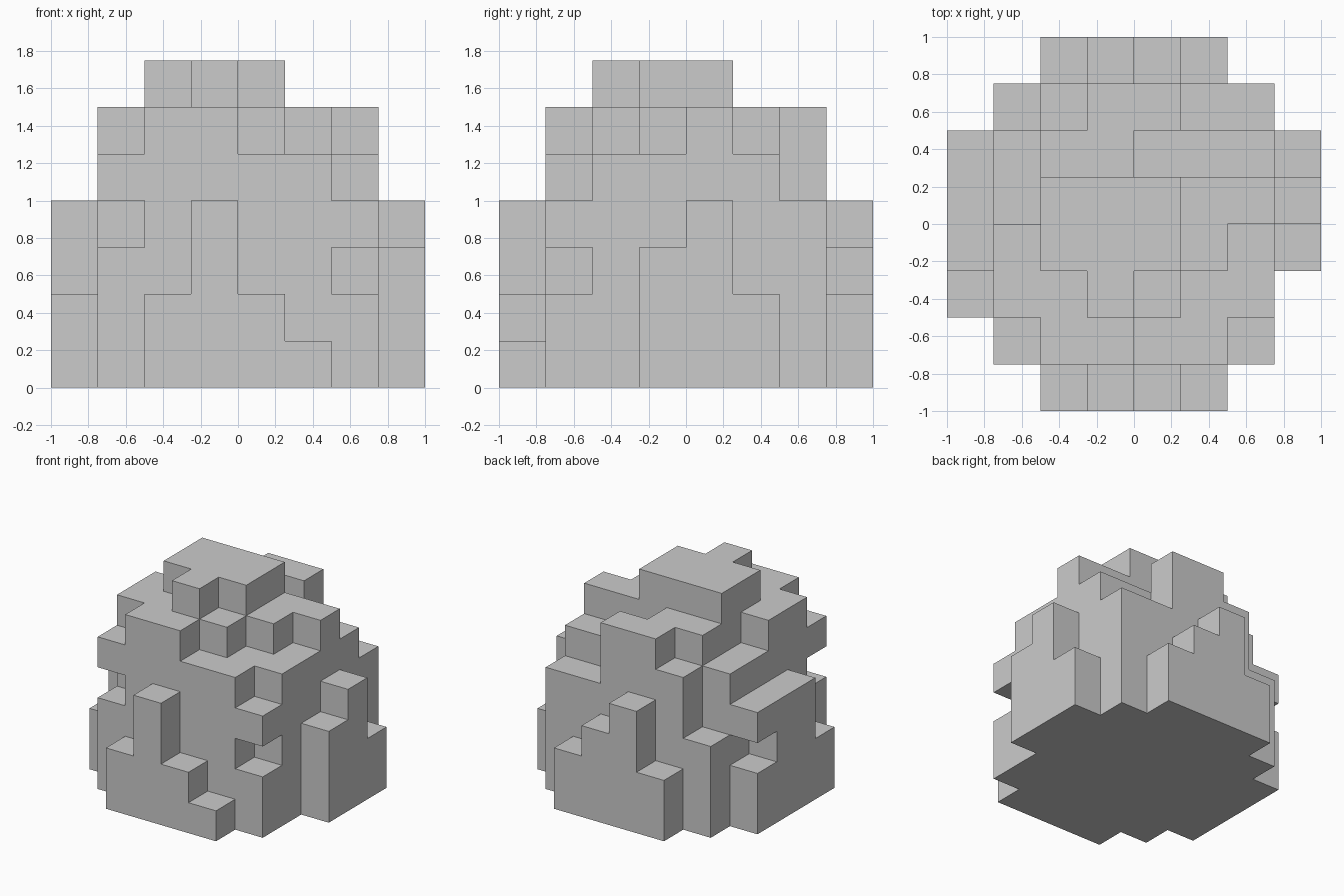
import bpy, bmesh
from mathutils import Vector

if "Cube" in bpy.data.objects:
    bpy.data.objects.remove(bpy.data.objects["Cube"])

CELL = 0.25
# Column heights in blocks: rows run front to back, digits run left to right
HEIGHTS = [
    "00242100",
    "05665540",
    "26676550",
    "46777653",
    "45777664",
    "45665552",
    "03566440",
    "00243200",
]
# Missing blocks under small overhangs (column, row, layer)
HOLES = {(1, 1, 3), (6, 1, 2), (0, 5, 2)}

solid = {(i, j, k)
         for j, row in enumerate(HEIGHTS)
         for i, h in enumerate(row)
         for k in range(int(h))} - HOLES


def add_side(bm, cell, axis, sign):
    """Add one square outer face of a block, wound to face outward."""
    mid = Vector(cell) + Vector((0.5, 0.5, 0.5))
    n, u, v = Vector(), Vector(), Vector()
    n[axis] = sign * 0.5
    u[(axis + 1) % 3] = 0.5
    v[(axis + 2) % 3] = 0.5 * sign
    corners = (mid + n - u - v, mid + n + u - v, mid + n + u + v, mid + n - u + v)
    bm.faces.new([bm.verts.new((p - Vector((4, 4, 0))) * CELL) for p in corners])


# Blocky boulder: keep only block sides that touch open space
bm = bmesh.new()
for cell in sorted(solid):
    for axis in range(3):
        for sign in (-1, 1):
            neighbour = list(cell)
            neighbour[axis] += sign
            if tuple(neighbour) not in solid:
                add_side(bm, cell, axis, sign)
bmesh.ops.remove_doubles(bm, verts=bm.verts[:], dist=0.001)

mesh = bpy.data.meshes.new("boulder")
bm.to_mesh(mesh)
bm.free()
boulder = bpy.data.objects.new("boulder", mesh)
bpy.context.collection.objects.link(boulder)
